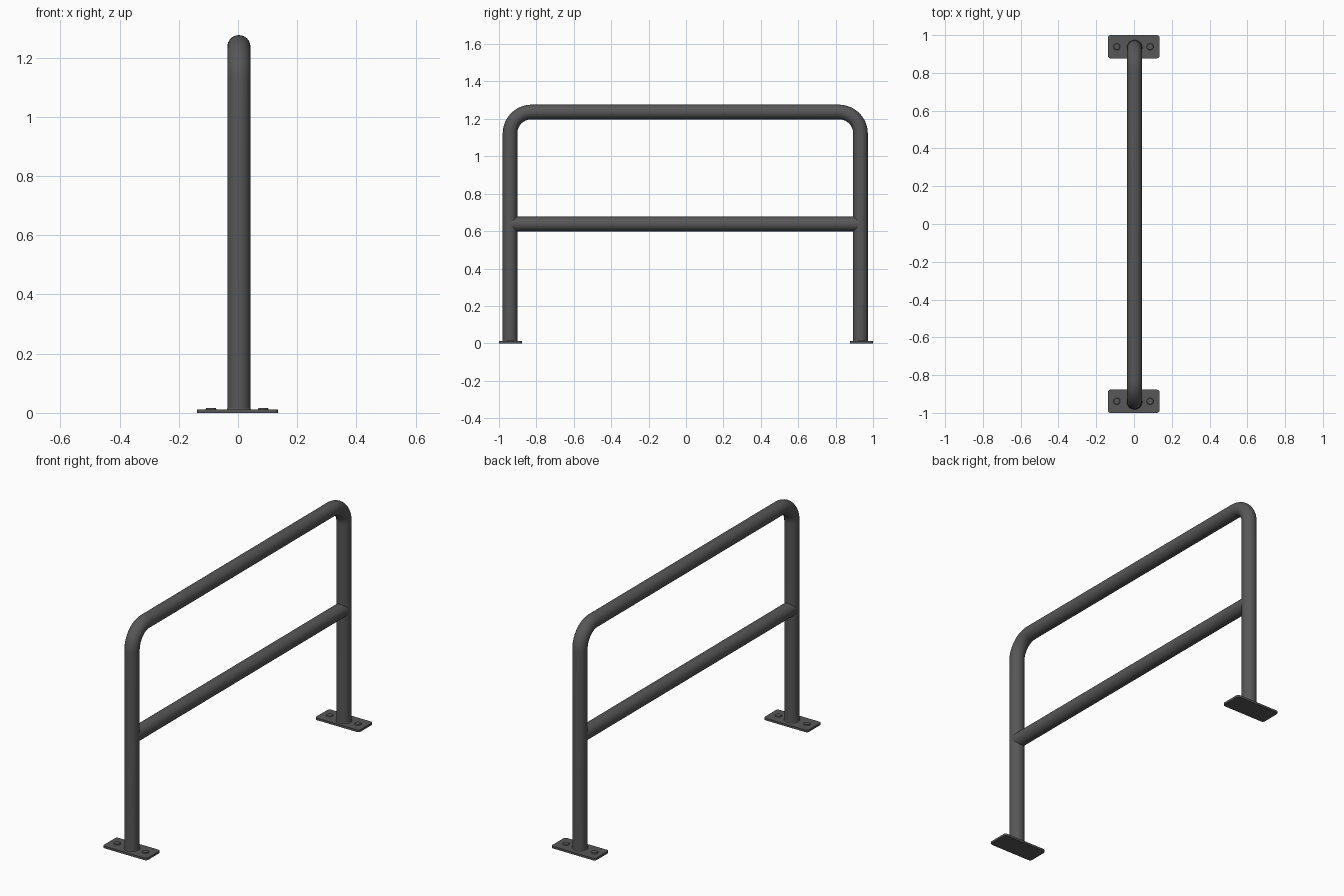
import bpy, bmesh, math
from mathutils import Vector

if "Cube" in bpy.data.objects:
    bpy.data.objects.remove(bpy.data.objects["Cube"])

R = 0.039          # tube radius
CX, CY = 0.003, -0.004   # slight tube offset from the plate centres
POST, TOP, BEND = 0.937, 1.237, 0.115

steel = bpy.data.materials.new("dark grey steel")
steel.diffuse_color = (0.095, 0.095, 0.095, 1)
steel.use_nodes = True
steel.node_tree.nodes["Principled BSDF"].inputs["Base Color"].default_value = steel.diffuse_color


def finish(name, bm, angle=40):
    bmesh.ops.recalc_face_normals(bm, faces=bm.faces)
    me = bpy.data.meshes.new(name)
    bm.to_mesh(me)
    bm.free()
    me.materials.append(steel)
    ob = bpy.data.objects.new(name, me)
    bpy.context.collection.objects.link(ob)
    bpy.ops.object.select_all(action='DESELECT')
    ob.select_set(True)
    bpy.context.view_layer.objects.active = ob
    bpy.ops.object.shade_smooth_by_angle(angle=math.radians(angle))
    return ob


def tube(name, path, n=32):
    """Sweep a circle along a path of (y, z) points."""
    bm = bmesh.new()
    pts = [Vector((CX, CY + y, z)) for y, z in path]
    rings = []
    for i, p in enumerate(pts):
        a = (p - pts[i - 1]).normalized() if i else Vector()
        b = (pts[i + 1] - p).normalized() if i < len(pts) - 1 else Vector()
        t = (a + b).normalized()
        side = Vector((1, 0, 0)).cross(t)
        rings.append([bm.verts.new(p + R * (math.cos(k * math.tau / n) * Vector((1, 0, 0))
                                            + math.sin(k * math.tau / n) * side))
                      for k in range(n)])
    for r, s in zip(rings, rings[1:]):
        for k in range(n):
            bm.faces.new((r[k], r[(k + 1) % n], s[(k + 1) % n], s[k]))
    bm.faces.new(rings[0])
    bm.faces.new(rings[-1])
    return finish(name, bm)


# bent outer hoop: post, bend, top rail, bend, post
left = [(-POST, 0.004)]
for i in range(13):
    a = math.pi / 2 * i / 12
    left.append((-POST + BEND - BEND * math.cos(a), TOP - BEND + BEND * math.sin(a)))
tube("hoop_frame", left + [(-y, z) for y, z in reversed(left)])

# middle rail
tube("middle_rail", [(-POST, 0.638), (POST, 0.638)])


def disc(name, x, y, r1, r2, z0, z1, n):
    bm = bmesh.new()
    bmesh.ops.create_cone(bm, cap_ends=True, segments=n, radius1=r1, radius2=r2, depth=z1 - z0)
    bmesh.ops.translate(bm, verts=bm.verts, vec=(x, y, (z0 + z1) / 2))
    return finish(name, bm)


for tag, s in (("front", -1), ("back", 1)):
    # base plate with rounded corners
    bm = bmesh.new()
    bmesh.ops.create_cube(bm, size=1)
    bmesh.ops.scale(bm, verts=bm.verts, vec=(0.273, 0.123, 0.012))
    bmesh.ops.translate(bm, verts=bm.verts, vec=(-0.0015, s * 0.9385, 0.006))
    corners = [e for e in bm.edges if abs(e.verts[0].co.z - e.verts[1].co.z) > 0.005]
    bmesh.ops.bevel(bm, geom=corners, offset=0.013, segments=4, affect='EDGES', profile=0.5)
    finish(tag + "_base_plate", bm)
    # bolts and weld bead
    for side, x in (("left", -0.091), ("right", 0.085)):
        disc(f"{tag}_{side}_bolt", x, s * 0.9385, 0.019, 0.016, 0.010, 0.017, 16)
    disc(tag + "_weld_bead", CX, s * POST + CY, 0.042, 0.039, 0.010, 0.016, 32)
